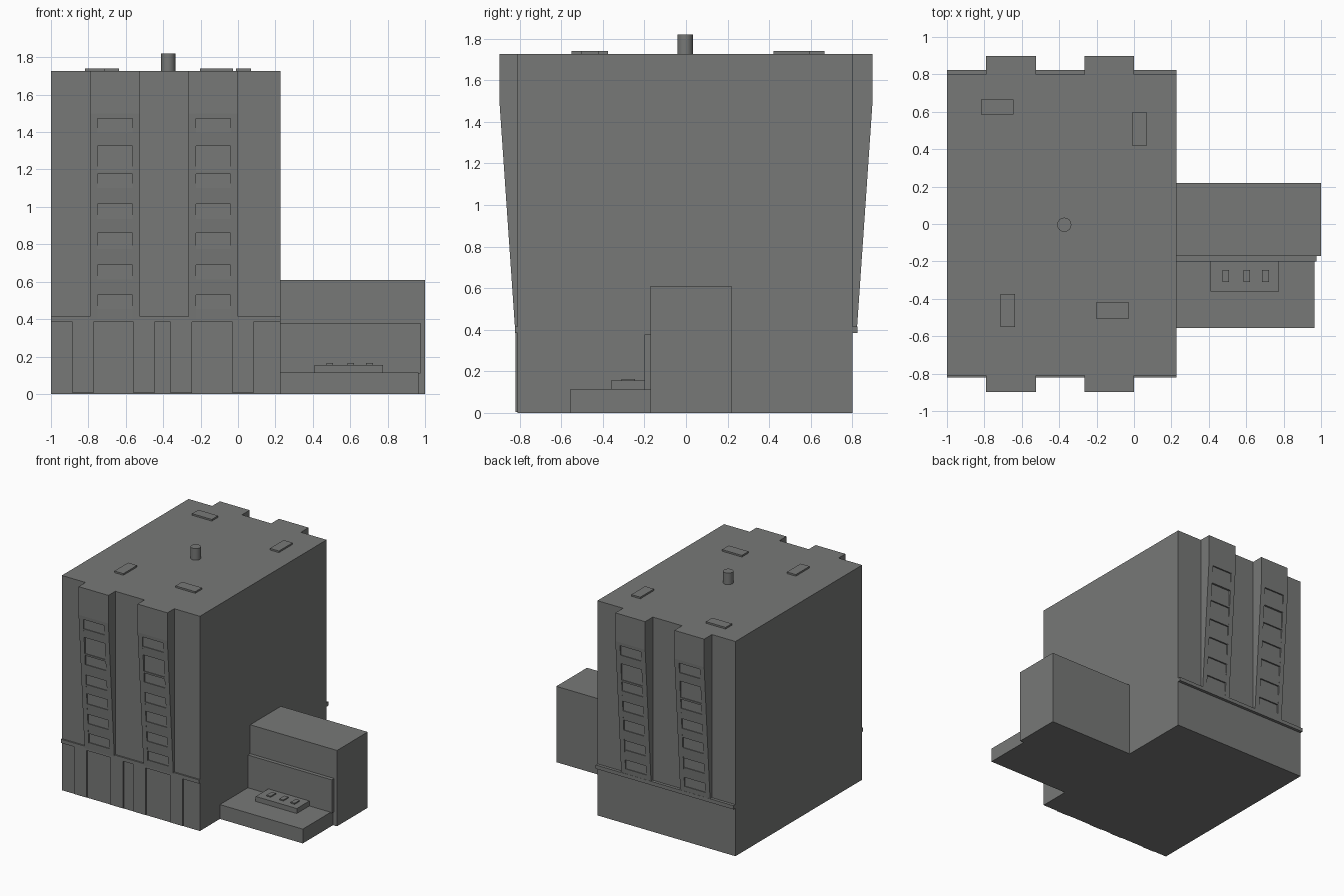
import bpy, bmesh

if "Cube" in bpy.data.objects:
    bpy.data.objects.remove(bpy.data.objects["Cube"])

mat = bpy.data.materials.new("concrete_grey")
mat.diffuse_color = (0.185, 0.19, 0.185, 1)
mat.use_nodes = True
mat.node_tree.nodes["Principled BSDF"].inputs["Base Color"].default_value = mat.diffuse_color


def finish(name, bm):
    bmesh.ops.recalc_face_normals(bm, faces=bm.faces)
    mesh = bpy.data.meshes.new(name)
    bm.to_mesh(mesh)
    bm.free()
    mesh.materials.append(mat)
    ob = bpy.data.objects.new(name, mesh)
    bpy.context.collection.objects.link(ob)
    return ob


def box(name, x0, x1, y0, y1, z0, z1):
    bm = bmesh.new()
    bmesh.ops.create_cube(bm, size=1)
    for v in bm.verts:
        v.co = (x1 if v.co.x > 0 else x0, y1 if v.co.y > 0 else y0, z1 if v.co.z > 0 else z0)
    return finish(name, bm)


def extrude_x(name, profile, x0, x1):
    bm = bmesh.new()
    face = bm.faces.new([bm.verts.new((x0, y, z)) for y, z in profile])
    new = bmesh.ops.extrude_face_region(bm, geom=[face])["geom"]
    bmesh.ops.translate(bm, vec=(x1 - x0, 0, 0), verts=[g for g in new if isinstance(g, bmesh.types.BMVert)])
    return finish(name, bm)


ROOF = 1.727

# Tower body
box("tower_body", -1, 0.228, -0.81, 0.8, 0, ROOF)

# Ledges above the ground floor
box("front_ledge", -1, 0.228, -0.822, -0.8, 0.385, 0.415)
box("back_ledge", -1, 0.228, 0.79, 0.824, 0.385, 0.415)


def depth(z):
    # outward reach of the leaning bays at height z
    return 0.822 + 0.0755 * min(1, max(0, (z - 0.415) / 1.085))


# Leaning bays with a column of recessed windows
windows = [(0.455, 0.53), (0.612, 0.69), (0.775, 0.86), (0.935, 1.015),
           (1.10, 1.175), (1.19, 1.325), (1.395, 1.473)]
for side, label in ((-1, "front"), (1, "back")):
    plain = [(0.78, 0.4), (depth(0.4), 0.4), (depth(1.5), 1.5), (depth(1.5), ROOF), (0.78, ROOF)]
    notched = plain[:2]
    for z0, z1 in windows:
        inner = depth(z0) - 0.006
        notched += [(depth(z0), z0), (inner, z0), (inner, z1), (depth(z1), z1)]
    notched += plain[2:]
    for i, x in enumerate((-0.79, -0.265)):
        for part, prof, a, b in (("left_jamb", plain, 0, 0.04), ("windows", notched, 0.04, 0.225),
                                 ("right_jamb", plain, 0.225, 0.265)):
            extrude_x(f"{label}_bay_{i}_{part}", [(side * y, z) for y, z in prof], x + a, x + b)

# Ground floor pilasters on the front
for i, x in enumerate((-0.885, -0.56, -0.36, -0.03)):
    box(f"pilaster_{i}", x, x + 0.113, -0.821, -0.8, 0.005, 0.386)

# Low annex, its front panel and the raised platform
box("annex", 0.22, 1, -0.17, 0.22, 0, 0.61)
box("annex_panel", 0.22, 0.975, -0.2, -0.16, 0.11, 0.378)
box("platform", 0.22, 0.965, -0.555, -0.16, 0, 0.115)
box("platform_step", 0.41, 0.775, -0.36, -0.19, 0.11, 0.155)
for i, x in enumerate((0.49, 0.603, 0.703)):
    box(f"step_block_{i}", x - 0.018, x + 0.018, -0.31, -0.245, 0.15, 0.164)

# Roof vents
for i, (x0, x1, y0, y1) in enumerate(((-0.818, -0.643, 0.585, 0.665), (-0.01, 0.07, 0.42, 0.595),
                                      (-0.715, -0.635, -0.55, -0.375), (-0.203, -0.027, -0.505, -0.42))):
    box(f"roof_vent_{i}", x0, x1, y0, y1, ROOF - 0.01, 1.74)

# Chimney pipe
bpy.ops.mesh.primitive_cylinder_add(vertices=24, radius=0.038, depth=0.1, location=(-0.373, -0.004, 1.77))
pipe = bpy.context.object
pipe.name = "roof_pipe"
pipe.data.materials.append(mat)
bpy.ops.object.shade_smooth_by_angle()
